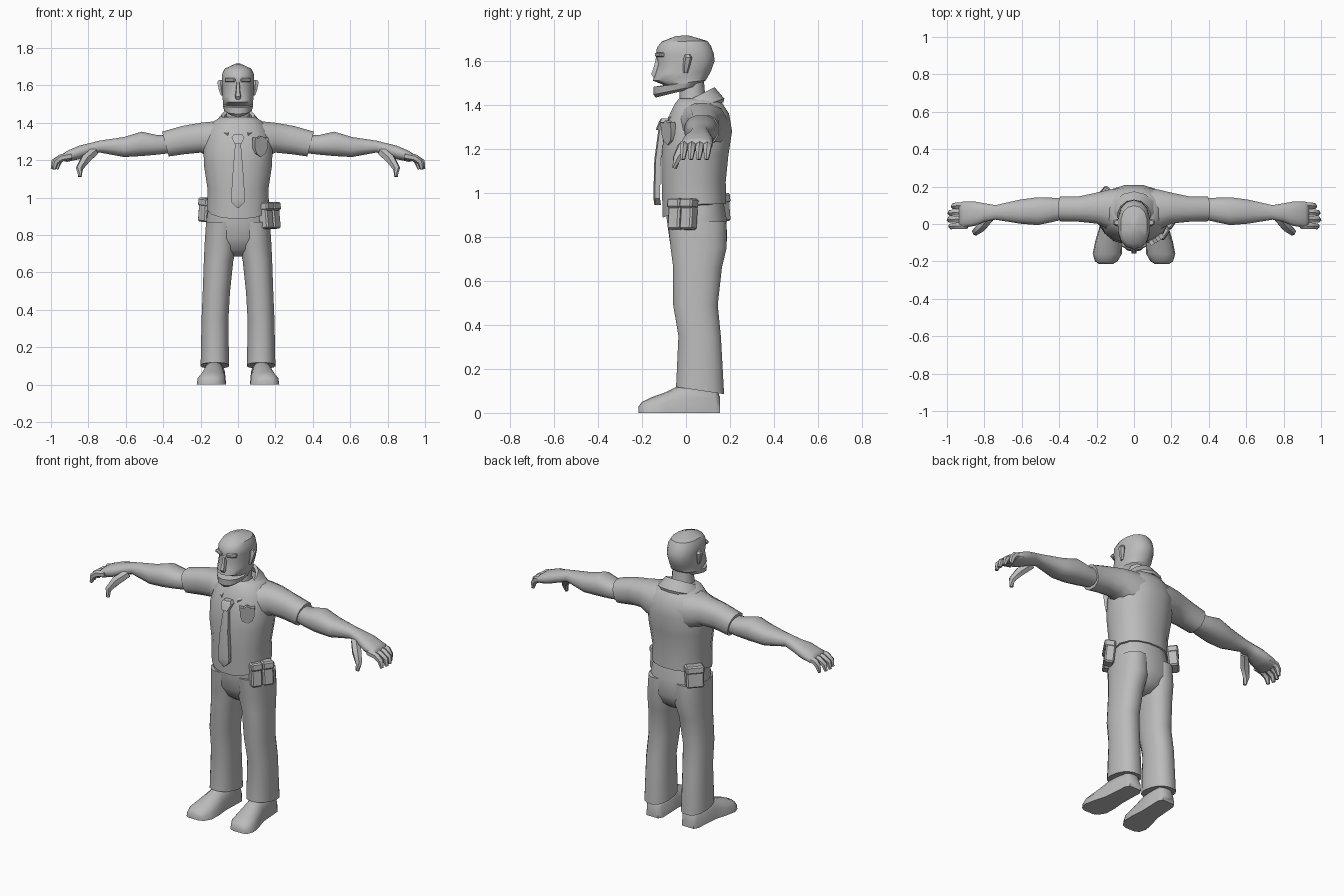
import bpy, bmesh, math
from mathutils import Vector, Matrix

cube = bpy.data.objects.get("Cube")
if cube:
    bpy.data.objects.remove(cube, do_unlink=True)

GREY = (0.5, 0.5, 0.5, 1)
mat = bpy.data.materials.new("plain grey")
mat.use_nodes = True
mat.diffuse_color = GREY
mat.node_tree.nodes["Principled BSDF"].inputs["Base Color"].default_value = GREY


def finish(name, bm, smooth=40):
    bmesh.ops.recalc_face_normals(bm, faces=bm.faces)
    me = bpy.data.meshes.new(name)
    bm.to_mesh(me)
    bm.free()
    me.materials.append(mat)
    ob = bpy.data.objects.new(name, me)
    bpy.context.collection.objects.link(ob)
    bpy.ops.object.select_all(action="DESELECT")
    ob.select_set(True)
    bpy.context.view_layer.objects.active = ob
    bpy.ops.object.shade_smooth_by_angle(angle=math.radians(smooth))
    return ob


def loft(name, rings, side=1, smooth=40):
    """Skin a list of equal rings and cap both ends; side=-1 mirrors in x."""
    bm = bmesh.new()
    vs = [[bm.verts.new((p[0] * side, p[1], p[2])) for p in r] for r in rings]
    n = len(vs[0])
    for a, b in zip(vs, vs[1:]):
        for i in range(n):
            j = (i + 1) % n
            bm.faces.new((a[i], a[j], b[j], b[i]))
    bm.faces.new(vs[0])
    bm.faces.new(vs[-1])
    return finish(name, bm, smooth)


def unit_oval(n, power=2.0):
    pts = []
    for i in range(n):
        a = 2 * math.pi * (i + 0.5) / n
        c, s = math.cos(a), math.sin(a)
        pts.append((math.copysign(abs(c) ** (2 / power), c),
                    math.copysign(abs(s) ** (2 / power), s)))
    return pts


def level(x0, x1, y0, y1, zf, zb=None, n=16, power=2.3):
    """Horizontal ring between bounds, tilting from zf (front) to zb (back)."""
    zb = zf if zb is None else zb
    return [((x0 + x1) / 2 + u * (x1 - x0) / 2, (y0 + y1) / 2 + v * (y1 - y0) / 2,
             zf + (zb - zf) * (v + 1) / 2) for u, v in unit_oval(n, power)]


def upright(x, z0, z1, y0, y1, lean=0.0, n=12, power=2.4):
    """Ring across an arm; lean pushes its top outward."""
    return [(x + lean * v, (y0 + y1) / 2 + u * (y1 - y0) / 2,
             (z0 + z1) / 2 + v * (z1 - z0) / 2) for u, v in unit_oval(n, power)]


def tube(name, path, radii, side=1, n=6):
    path = [Vector(p) for p in path]
    rings = []
    for i, p in enumerate(path):
        d = path[min(i + 1, len(path) - 1)] - path[max(i - 1, 0)]
        q = d.to_track_quat("Z", "Y")
        rings.append([p + q @ Vector((u * radii[i], v * radii[i], 0)) for u, v in unit_oval(n)])
    return loft(name, rings, side, 50)


def box(name, centre, size, yaw, tilt=0, bevel=0.008):
    bm = bmesh.new()
    bmesh.ops.create_cube(bm, size=1)
    bmesh.ops.scale(bm, vec=size, verts=bm.verts)
    bmesh.ops.bevel(bm, geom=bm.edges[:], offset=bevel, segments=1, affect="EDGES")
    bm.transform(Matrix.Translation(centre) @ Matrix.Rotation(math.radians(yaw), 4, "Z")
                 @ Matrix.Rotation(math.radians(tilt), 4, "X"))
    return finish(name, bm, 30)


# Shirt body, with a hem that dips at the front
shirt = [level(-w, w, f, b, z) for z, f, b, w in (
    (0.94, -0.108, 0.185, 0.168), (1.05, -0.113, 0.183, 0.166), (1.17, -0.113, 0.195, 0.185),
    (1.28, -0.102, 0.212, 0.188), (1.36, -0.075, 0.198, 0.165), (1.41, -0.05, 0.165, 0.13),
    (1.43, -0.03, 0.13, 0.09))]
shirt[0] = [(x, y, 0.95 - 0.065 * max(0, (0.04 - y) / 0.15)) for x, y, z in shirt[0]]
loft("shirt", shirt, smooth=60)

# Trouser seat
loft("trouser_seat", [level(-w, w, f, b, z) for z, f, b, w in (
    (0.97, -0.09, 0.17, 0.155), (0.88, -0.09, 0.187, 0.172),
    (0.78, -0.076, 0.188, 0.172), (0.72, -0.045, 0.165, 0.12), (0.685, 0.0, 0.12, 0.04))], smooth=60)

for side, tag in ((1, "left"), (-1, "right")):
    # Trouser leg
    loft(tag + "_trouser_leg", [level(*r) for r in (
        (0.005, 0.172, -0.085, 0.185, 0.87), (0.004, 0.18, -0.072, 0.187, 0.75),
        (0.024, 0.184, -0.06, 0.165, 0.66), (0.042, 0.19, -0.06, 0.146, 0.49),
        (0.05, 0.196, -0.036, 0.16, 0.35), (0.047, 0.201, -0.047, 0.175, 0.118, 0.085))], side, 60)

    # Shoe: arched sections from heel to toe
    arch = [math.pi * i / 8 for i in range(9)]
    loft(tag + "_shoe", [[(cx + w * math.cos(a), y, h * math.sin(a) ** 0.7) for a in arch]
         for y, cx, w, h in (
             (0.155, 0.12, 0.04, 0.07), (0.13, 0.12, 0.055, 0.13), (-0.02, 0.128, 0.058, 0.13),
             (-0.09, 0.135, 0.072, 0.095), (-0.16, 0.143, 0.078, 0.07), (-0.2, 0.148, 0.06, 0.05),
             (-0.215, 0.15, 0.035, 0.03))], side, 50)

    # Short sleeve
    loft(tag + "_sleeve", [upright(*r) for r in (
        (0.07, 1.17, 1.415, -0.05, 0.195), (0.13, 1.20, 1.41, -0.035, 0.188),
        (0.2, 1.238, 1.402, 0.0, 0.17), (0.29, 1.23, 1.385, 0.01, 0.15, 0.008),
        (0.388, 1.218, 1.354, 0.012, 0.15, 0.018))], side, 60)

    # Bare arm running into the palm
    loft(tag + "_arm", [upright(*r) for r in (
        (0.37, 1.235, 1.335, 0.025, 0.138), (0.43, 1.228, 1.335, 0.01, 0.142),
        (0.515, 1.22, 1.354, -0.008, 0.145), (0.61, 1.215, 1.325, 0.0, 0.132),
        (0.74, 1.24, 1.305, 0.022, 0.102), (0.8, 1.222, 1.29, 0.01, 0.112),
        (0.85, 1.203, 1.278, -0.012, 0.122), (0.915, 1.19, 1.25, -0.022, 0.122),
        (0.935, 1.195, 1.235, -0.015, 0.115))], side, 60)

    # Curled fingers and thumb
    for i in range(4):
        y = -0.008 + 0.036 * i
        tip = (0.0, 0.008, 0.004, -0.014)[i]
        tube(f"{tag}_finger_{i + 1}", [(0.89, y, 1.222), (0.945, y - 0.002, 1.212),
             (0.975 + tip, y - 0.004, 1.19), (0.984 + tip, y - 0.006, 1.152)],
             (0.02, 0.02, 0.018, 0.01), side)
    tube(tag + "_thumb", [(0.77, 0.035, 1.245), (0.815, -0.015, 1.205),
                          (0.848, -0.042, 1.155), (0.845, -0.052, 1.112)],
         (0.026, 0.028, 0.02, 0.011), side)

    # Ear and brow ridge
    loft(tag + "_ear", [level(0.075, x, a, b, z, n=6) for z, x, a, b in (
        (1.545, 0.092, -0.012, 0.008), (1.575, 0.104, -0.014, 0.018),
        (1.615, 0.113, -0.01, 0.028), (1.628, 0.105, -0.005, 0.02))], side)
    box(tag + "_brow", (side * 0.04, -0.118, 1.628), (0.06, 0.028, 0.022), side * 25, 0, 0.006)

# Neck and head; the rings step inward at the mouth
loft("neck", [level(-w, w, f, b, z, n=10) for z, f, b, w in (
    (1.37, -0.04, 0.1, 0.075), (1.43, -0.03, 0.088, 0.065), (1.53, -0.03, 0.08, 0.06))])
loft("head", [level(-w, w, f, b, zf, zb, 14, 2.25) for f, zf, b, zb, w in (
    (-0.138, 1.433, 0.05, 1.48, 0.05), (-0.148, 1.447, 0.07, 1.49, 0.075),
    (-0.148, 1.482, 0.082, 1.505, 0.083), (-0.1, 1.49, 0.09, 1.512, 0.083),
    (-0.15, 1.51, 0.096, 1.522, 0.083), (-0.143, 1.54, 0.113, 1.552, 0.085),
    (-0.128, 1.585, 0.13, 1.6, 0.087), (-0.137, 1.625, 0.127, 1.63, 0.088),
    (-0.132, 1.66, 0.115, 1.665, 0.086), (-0.11, 1.688, 0.098, 1.69, 0.072),
    (-0.045, 1.713, 0.01, 1.716, 0.015))], smooth=35)
loft("nose", [[(-w, -0.11, z), (w, -0.11, z), (w * 0.5, y, z), (-w * 0.5, y, z)]
              for z, w, y in ((1.62, 0.012, -0.135), (1.57, 0.016, -0.147),
                              (1.54, 0.024, -0.158), (1.525, 0.02, -0.148))])

# Folded collar, open at the front
collar = []
for i in range(13):
    a = math.radians(-66 + 312 * i / 12)
    c, s = math.cos(a), math.sin(a)
    z = 1.405 + 0.045 * s
    collar.append([(r * c, 0.04 + r * s, z + dz) for r, dz in (
        (0.075, 0.02), (0.09, 0.03), (0.134, -0.022), (0.13, -0.038), (0.1, -0.04))])
loft("collar", collar, smooth=35)


# Tie: knot and blade
def strip(name, rows, thick):
    loft(name, [[(-w, y + thick, z), (w, y + thick, z), (w, y, z), (0, y - 0.006, z), (-w, y, z)]
                for z, w, y in rows], smooth=30)


strip("tie_knot", ((1.338, 0.022, -0.108), (1.322, 0.034, -0.118), (1.285, 0.018, -0.132)), 0.04)
strip("tie_blade", ((1.3, 0.014, -0.118), (1.15, 0.027, -0.138), (1.0, 0.037, -0.142),
                    (0.975, 0.035, -0.142), (0.945, 0.005, -0.138)), 0.024)

# Shield badge on the left chest
half = [(0, 0.055), (0.02, 0.042), (0.042, 0.047), (0.04, -0.01), (0.028, -0.04), (0, -0.058)]
outline = half + [(-x, z) for x, z in half[-2:0:-1]]
turn = Matrix.Translation((0.122, -0.085, 1.275)) @ Matrix.Rotation(math.radians(33), 4, "Z")
loft("badge", [[turn @ Vector((x, y - 0.1 * z, z)) for x, z in outline]
               for y in (0.02, -0.006)], smooth=30)

# Twin belt pouches on the left hip, and one case at the right rear
yaw = math.radians(56)
for i, d in enumerate((-0.034, 0.034)):
    c = (0.168 + d * math.cos(yaw), -0.015 + d * math.sin(yaw))
    box(f"belt_pouch_{i + 1}", (*c, 0.895), (0.064, 0.056, 0.125), 56, -6)
    box(f"belt_pouch_flap_{i + 1}", (*c, 0.952), (0.069, 0.064, 0.045), 56, -6)
box("rear_case", (-0.16, 0.147, 0.925), (0.1, 0.06, 0.11), 48, 6)
box("rear_case_flap", (-0.158, 0.145, 0.975), (0.105, 0.066, 0.045), 48, 6)
